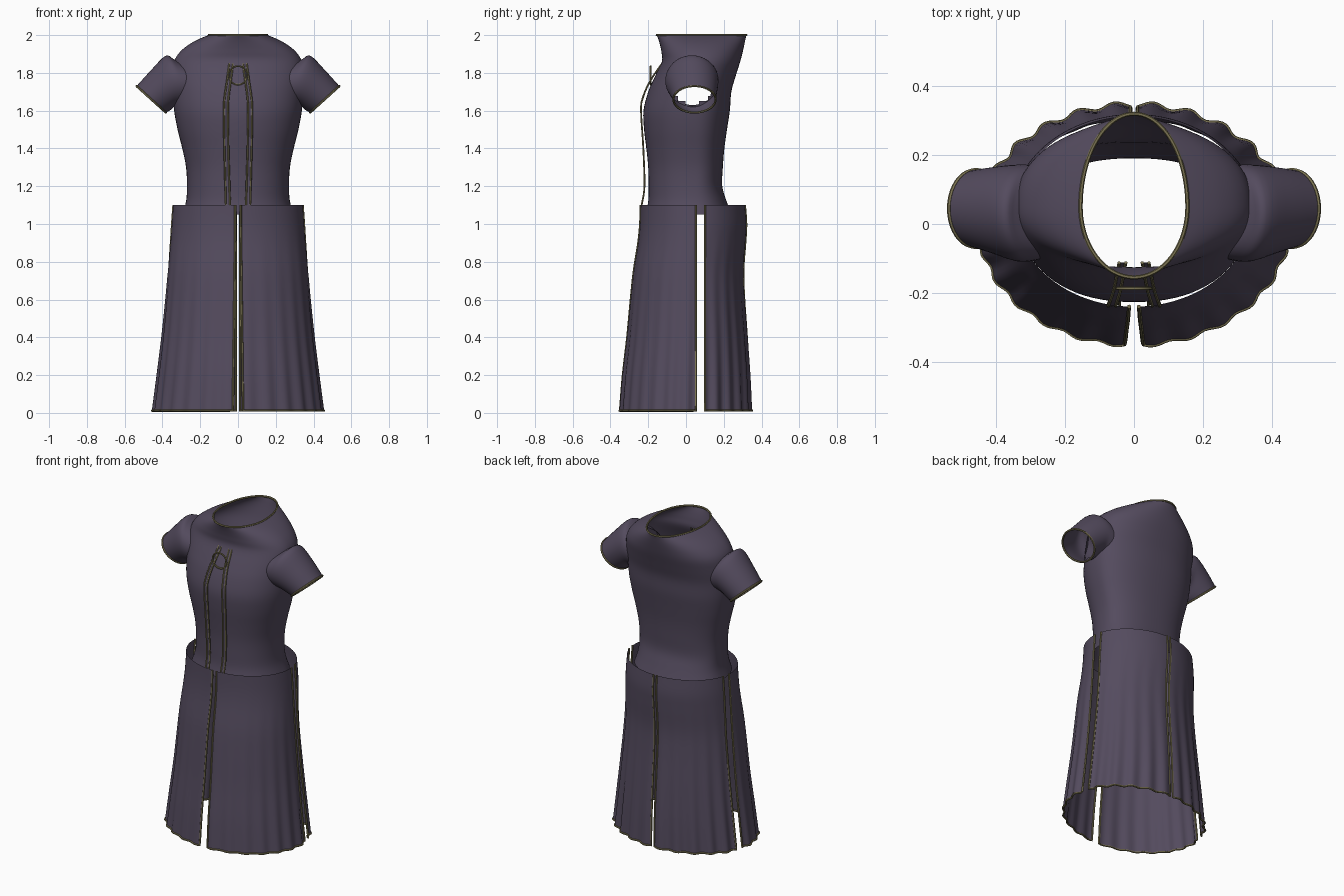
import bpy, bmesh
from math import sin, cos, pi, asin, copysign
from mathutils import Vector

if "Cube" in bpy.data.objects:
    bpy.data.objects.remove(bpy.data.objects["Cube"])


def material(name, rgb):
    m = bpy.data.materials.new(name)
    m.use_nodes = True
    m.diffuse_color = (*rgb, 1)
    bsdf = m.node_tree.nodes["Principled BSDF"]
    bsdf.inputs["Base Color"].default_value = (*rgb, 1)
    bsdf.inputs["Roughness"].default_value = 0.8
    return m


CLOTH = material("dusky purple cloth", (0.088, 0.07, 0.112))
PIPING = material("dull gold piping", (0.2, 0.175, 0.085))


def spline(rows, steps):
    """Smoothly resample a list of tuples."""
    out = []
    for i in range(len(rows) - 1):
        p = [Vector(rows[min(max(i + k, 0), len(rows) - 1)]) for k in (-1, 0, 1, 2)]
        for s in range(steps):
            t = s / steps
            out.append(0.5 * (2 * p[1] + (p[2] - p[0]) * t
                              + (2 * p[0] - 5 * p[1] + 4 * p[2] - p[3]) * t ** 2
                              + (3 * p[1] - p[0] - 3 * p[2] + p[3]) * t ** 3))
    return out + [Vector(rows[-1])]


def finish(obj, mat):
    obj.data.materials.append(mat)
    bpy.ops.object.select_all(action="DESELECT")
    obj.select_set(True)
    bpy.context.view_layer.objects.active = obj
    if obj.type == "CURVE":
        bpy.ops.object.convert(target="MESH")
    bpy.ops.object.shade_smooth_by_angle(angle=1.0)
    return obj


def sheet(name, rings, closed=False, remove=None):
    """Skin a cloth surface across rows of points."""
    bm = bmesh.new()
    grid = [[bm.verts.new(p) for p in ring] for ring in rings]
    n = len(grid[0])
    for a, b in zip(grid, grid[1:]):
        for j in range(n if closed else n - 1):
            k = (j + 1) % n
            bm.faces.new((a[j], a[k], b[k], b[j]))
    if remove:
        gone = [f for f in bm.faces if remove(f.calc_center_median())]
        bmesh.ops.delete(bm, geom=gone, context="FACES")
    bmesh.ops.recalc_face_normals(bm, faces=bm.faces)
    me = bpy.data.meshes.new(name)
    bm.to_mesh(me)
    bm.free()
    obj = bpy.data.objects.new(name, me)
    bpy.context.collection.objects.link(obj)
    return finish(obj, CLOTH)


def cord(name, points, closed=False, radius=0.006):
    """Thin round piping along a path."""
    cu = bpy.data.curves.new(name, "CURVE")
    cu.dimensions = "3D"
    cu.bevel_depth = radius
    cu.bevel_resolution = 1
    cu.use_fill_caps = True
    sp = cu.splines.new("POLY")
    sp.points.add(len(points) - 1)
    for q, p in zip(sp.points, points):
        q.co = (*p, 1)
    sp.use_cyclic_u = closed
    obj = bpy.data.objects.new(name, cu)
    bpy.context.collection.objects.link(obj)
    return finish(obj, PIPING)


# Bodice: height, half width, front y, back y
BODICE = [(1.05, 0.295, -0.215, 0.24), (1.12, 0.275, -0.2, 0.215),
          (1.2, 0.27, -0.198, 0.192), (1.3, 0.275, -0.2, 0.195),
          (1.4, 0.295, -0.21, 0.203), (1.5, 0.32, -0.222, 0.217),
          (1.6, 0.338, -0.225, 0.232), (1.7, 0.345, -0.2, 0.24),
          (1.78, 0.347, -0.165, 0.262), (1.86, 0.338, -0.128, 0.287),
          (1.91, 0.308, -0.13, 0.3), (1.95, 0.26, -0.138, 0.309),
          (1.98, 0.205, -0.147, 0.315), (2.0, 0.155, -0.155, 0.32)]
MID_Y = 0.05
bodice_rings = []
for z, w, front, back in spline(BODICE, 4):
    ring = []
    for j in range(80):
        t = 2 * pi * j / 80
        # slightly squared torso, rounder towards the neck
        e = 0.88 if z < 1.85 else 0.88 + 0.12 * (z - 1.85) / 0.15
        c = copysign(abs(cos(t)) ** e, cos(t))
        s = copysign(abs(sin(t)) ** e, sin(t))
        ring.append((w * c, MID_Y + s * (back - MID_Y if s > 0 else MID_Y - front), z))
    bodice_rings.append(ring)


def in_armhole(p):
    return abs(p.x) > 0.2 and ((p.y - 0.035) / 0.11) ** 2 + ((p.z - 1.74) / 0.105) ** 2 < 1


sheet("bodice", bodice_rings, True, in_armhole)
cord("neckline_piping", bodice_rings[-1], True)

# Sleeves: top x, top z, bottom x, bottom z, depth radius, centre y, saddle
SLEEVE = [(0.315, 1.855, 0.325, 1.63, 0.125, 0.035, 0.09),
          (0.345, 1.876, 0.33, 1.627, 0.138, 0.032, 0.05),
          (0.385, 1.89, 0.337, 1.622, 0.14, 0.032, 0.02),
          (0.46, 1.815, 0.358, 1.603, 0.125, 0.04, 0.0),
          (0.537, 1.73, 0.382, 1.59, 0.112, 0.045, 0.0)]
for side, label in ((1, "left"), (-1, "right")):
    rings = []
    for tx, tz, bx, bz, r, cy, saddle in spline(SLEEVE, 4):
        ring = []
        for j in range(40):
            c, s = cos(2 * pi * j / 40), sin(2 * pi * j / 40)
            x = (tx + bx) / 2 + (tx - bx) / 2 * c - saddle * s * s
            ring.append((side * x, cy + r * s, (tz + bz) / 2 + (tz - bz) / 2 * c))
        rings.append(ring)
    sheet(label + "_sleeve", rings, True)
    cord(label + "_cuff_piping", rings[-1], True)

# Skirt: height, half width, front y, back y
SKIRT = [(0.012, 0.448, -0.35, 0.345), (0.2, 0.425, -0.335, 0.338),
         (0.4, 0.402, -0.312, 0.325), (0.6, 0.383, -0.293, 0.31),
         (0.75, 0.37, -0.277, 0.304), (0.9, 0.357, -0.253, 0.314),
         (1.0, 0.35, -0.243, 0.319), (1.1, 0.343, -0.24, 0.312)]
SIDE_SLIT_Y = 0.077


def panel(name, start, end):
    """One skirt panel between two slits; the slits are numbered from the left side round."""
    rings = []
    for z, a, front, back in spline(SKIRT, 5):
        cy, b = (front + back) / 2, (back - front) / 2
        fall = max(0, 1 - z / 1.0)
        tilt = asin((SIDE_SLIT_Y - cy) / b)
        slits = [tilt, pi / 2, pi - tilt, 3 * pi / 2, 2 * pi + tilt]
        gaps = [0.024 / b, 0.011 / a, 0.024 / b, (0.014 + 0.013 * fall) / a, 0.024 / b]
        t0, t1 = slits[start] + gaps[start], slits[end] - gaps[end]
        ring = []
        for j in range(49):
            t = t0 + (t1 - t0) * j / 48
            depth = 0.009 if sin(t) > 0 else 0.006
            k = 1 + depth / 0.4 * fall ** 1.3 * cos(26 * t)
            ring.append((a * k * cos(t), cy + b * k * sin(t), z))
        rings.append(ring)
    sheet(name, rings)
    # piping down one slit, along the hem and up the other
    edge = [r[0] for r in reversed(rings)] + rings[0][1:-1] + [r[-1] for r in rings]
    cord(name + "_piping", edge)


for i, name in enumerate(("back_left", "back_right", "front_right", "front_left")):
    panel(name + "_skirt_panel", i, i + 1)

# Front straps: height, y, inner x, outer x
STRAP = [(1.1, -0.235, 0.042, 0.065), (1.2, -0.22, 0.045, 0.067),
         (1.4, -0.226, 0.051, 0.072), (1.6, -0.238, 0.053, 0.075),
         (1.67, -0.228, 0.05, 0.071), (1.76, -0.188, 0.038, 0.058),
         (1.87, -0.112, 0.024, 0.043)]
for side, label in ((1, "left"), (-1, "right")):
    path = spline(STRAP, 5)
    inner = [(side * i, y, z) for z, y, i, o in path]
    outer = [(side * o, y, z) for z, y, i, o in path]
    sheet(label + "_front_strap", [inner, outer])
    cord(label + "_strap_inner_piping", inner, radius=0.005)
    cord(label + "_strap_outer_piping", outer, radius=0.005)

# Ring joining the straps
cord("chest_ring", [(0.049 * cos(pi * j / 16), -0.187, 1.787 + 0.049 * sin(pi * j / 16))
                    for j in range(32)], True, 0.005)
